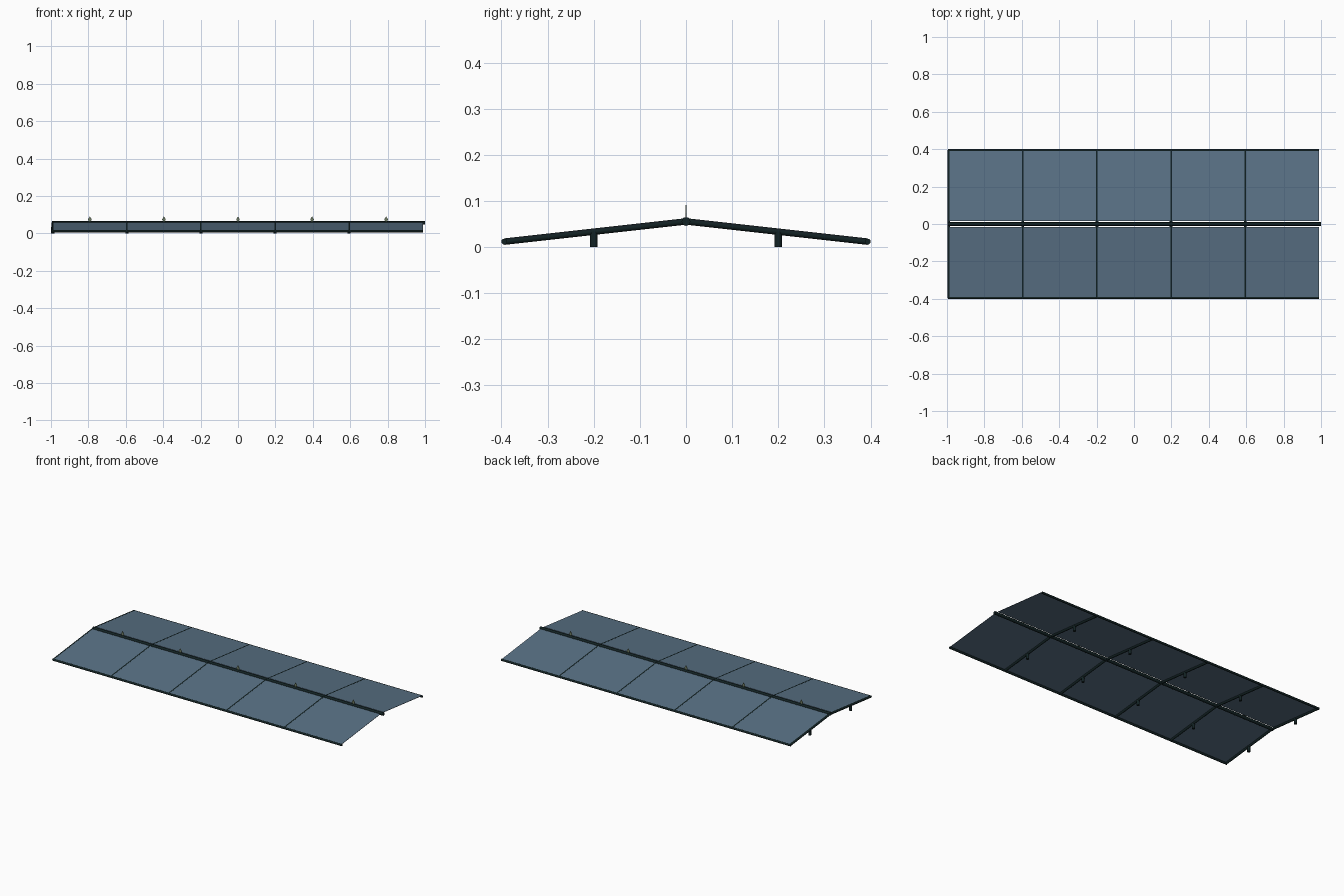
import bpy, bmesh, math
from mathutils import Vector

if "Cube" in bpy.data.objects:
    bpy.data.objects.remove(bpy.data.objects["Cube"])

EAVE_Y, EAVE_Z = 0.394, 0.0118
RIDGE_Z = 0.0555
BAYS = [-0.99 + 0.396 * i for i in range(6)]


def material(name, rgb):
    m = bpy.data.materials.new(name)
    m.diffuse_color = (*rgb, 1)
    m.use_nodes = True
    m.node_tree.nodes["Principled BSDF"].inputs["Base Color"].default_value = m.diffuse_color
    return m


IRON = material("dark green iron", (0.006, 0.016, 0.017))
GLASS = material("blue grey glass", (0.10, 0.165, 0.235))
BRONZE = material("pale green bronze", (0.16, 0.21, 0.13))


def finish(name, bm, mat, smooth=False):
    bmesh.ops.recalc_face_normals(bm, faces=bm.faces)
    me = bpy.data.meshes.new(name)
    bm.to_mesh(me)
    bm.free()
    me.materials.append(mat)
    if smooth:
        for p in me.polygons:
            p.use_smooth = len(p.vertices) == 4
    ob = bpy.data.objects.new(name, me)
    bpy.context.collection.objects.link(ob)
    return ob


def rod(name, a, b, radius, sides=12):
    """Round bar between two points."""
    a, b = Vector(a), Vector(b)
    bm = bmesh.new()
    bmesh.ops.create_cone(bm, cap_ends=True, segments=sides,
                          radius1=radius, radius2=radius, depth=(b - a).length)
    turn = (b - a).to_track_quat('Z', 'Y').to_matrix()
    bmesh.ops.rotate(bm, matrix=turn, verts=bm.verts)
    bmesh.ops.translate(bm, vec=(a + b) / 2, verts=bm.verts)
    return finish(name, bm, IRON, True)


def slope_z(y):
    return RIDGE_Z + (EAVE_Z - RIDGE_Z) * abs(y) / EAVE_Y


def glass_pane(x0, x1, side):
    """Thin sloping pane lying between two rafters."""
    bm = bmesh.new()
    lower, upper = 0.0035, 0.0055
    rings = []
    for x in (x0, x1):
        rings.append([bm.verts.new((x, side * y, slope_z(y) + h))
                      for y, h in ((0.016, lower), (0.391, lower),
                                   (0.391, upper), (0.016, upper))])
    a, b = rings
    bm.faces.new(a)
    bm.faces.new(b)
    for i in range(4):
        j = (i + 1) % 4
        bm.faces.new((a[i], a[j], b[j], b[i]))
    finish("glass_pane", bm, GLASS)


def finial(x):
    """Flat spear point on the ridge."""
    bm = bmesh.new()
    outline = ((-0.003, 0.062), (0.003, 0.062), (0.010, 0.074),
               (0, 0.091), (-0.010, 0.074))
    face = bm.faces.new([bm.verts.new((x + dx, -0.0013, z)) for dx, z in outline])
    top = bmesh.ops.extrude_face_region(bm, geom=[face])["geom"]
    bmesh.ops.translate(bm, vec=(0, 0.0026, 0),
                        verts=[v for v in top if isinstance(v, bmesh.types.BMVert)])
    finish("ridge_finial", bm, BRONZE)


# Ridge bar
rod("ridge_bar", (-0.995, 0, RIDGE_Z), (1.0, 0, RIDGE_Z), 0.0095)

for side in (-1, 1):
    # Eave bar along the low edge
    rod("eave_bar", (-0.995, side * EAVE_Y, EAVE_Z),
        (0.99, side * EAVE_Y, EAVE_Z), 0.0065)
    # Rafters with a short stub post below each
    for x in BAYS[:-1]:
        rod("rafter", (x, side * EAVE_Y, EAVE_Z), (x, 0, RIDGE_Z), 0.007)
        rod("stub_post", (x, side * 0.2, 0), (x, side * 0.2, slope_z(0.2)), 0.0085)
    # Glass, one pane to each bay
    for x0, x1 in zip(BAYS, BAYS[1:]):
        glass_pane(x0 + 0.002, x1 - 0.002, side)

# Finials over the middle of each bay
for x0, x1 in zip(BAYS, BAYS[1:]):
    finial((x0 + x1) / 2)
